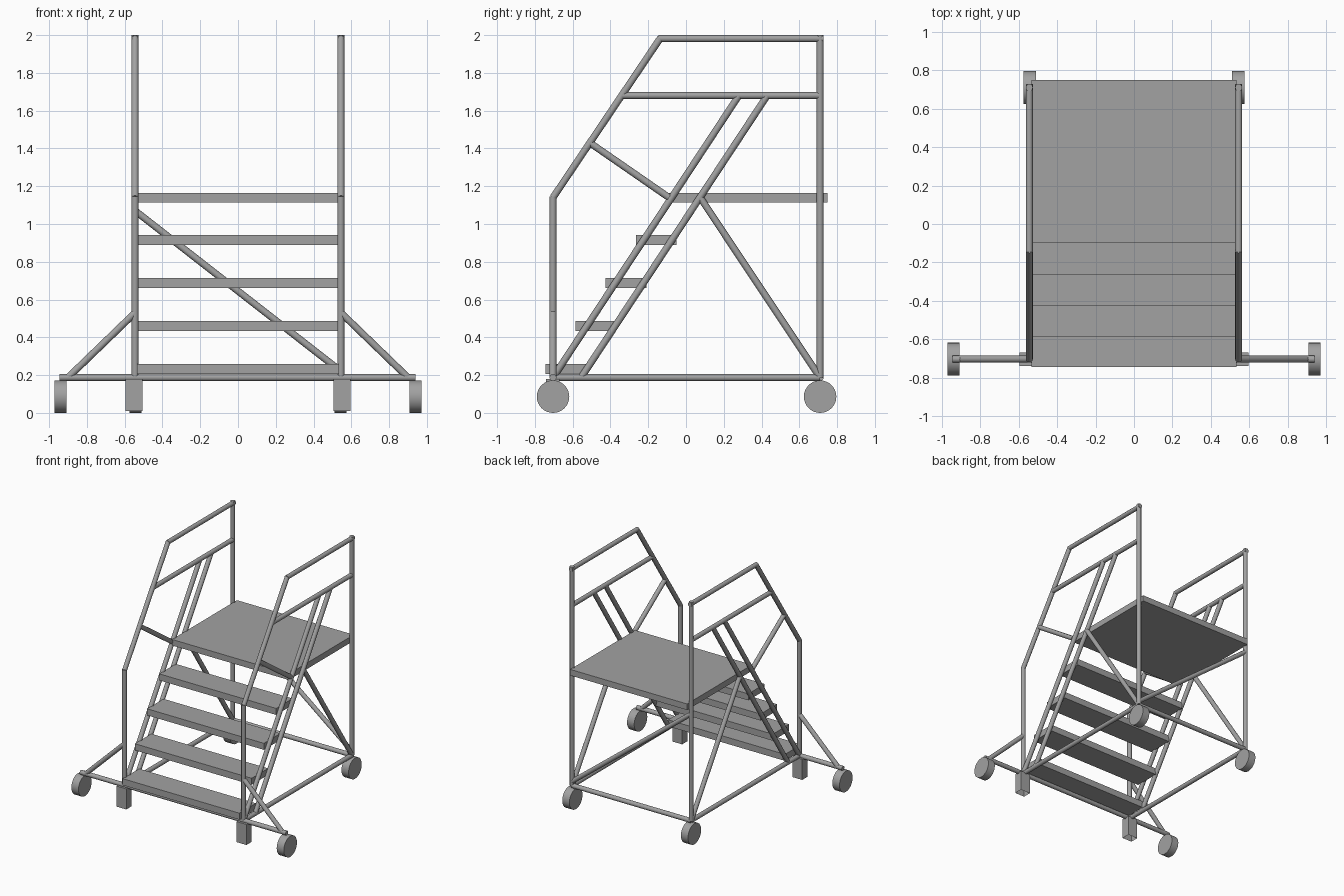
import bpy, bmesh, math

if "Cube" in bpy.data.objects:
    bpy.data.objects.remove(bpy.data.objects["Cube"])

R = 0.0185     # tube radius
SX = 0.545     # x of the side frames
YF, YR = -0.704, 0.71
ZB = 0.187     # base rail height

steel = bpy.data.materials.new("dark_grey_steel")
steel.diffuse_color = (0.36, 0.36, 0.36, 1)
steel.use_nodes = True
steel.node_tree.nodes["Principled BSDF"].inputs["Base Color"].default_value = steel.diffuse_color


def mirror_x(ob):
    m = ob.modifiers.new("mirror", 'MIRROR')
    m.use_axis = (True, False, False)


def tube(name, a, b, mirrored=True):
    # Straight capped tube from a to b
    cu = bpy.data.curves.new(name, 'CURVE')
    cu.dimensions = '3D'
    cu.bevel_depth = R
    cu.bevel_resolution = 4
    cu.use_fill_caps = True
    sp = cu.splines.new('POLY')
    sp.points.add(1)
    sp.points[0].co = (*a, 1)
    sp.points[1].co = (*b, 1)
    ob = bpy.data.objects.new(name, cu)
    bpy.context.collection.objects.link(ob)
    bpy.ops.object.select_all(action='DESELECT')
    ob.select_set(True)
    bpy.context.view_layer.objects.active = ob
    bpy.ops.object.convert(target='MESH')
    ob = bpy.context.object
    bpy.ops.object.shade_smooth_by_angle(angle=math.radians(35))
    ob.data.materials.append(steel)
    if mirrored:
        mirror_x(ob)
    return ob


def side_tube(name, a, b):
    return tube(name, (SX, *a), (SX, *b))


def box(name, x0, x1, y0, y1, z0, z1):
    bpy.ops.mesh.primitive_cube_add(size=1)
    ob = bpy.context.object
    ob.name = name
    for v in ob.data.vertices:
        v.co = ((x0 + x1) / 2 + v.co.x * (x1 - x0),
                (y0 + y1) / 2 + v.co.y * (y1 - y0),
                (z0 + z1) / 2 + v.co.z * (z1 - z0))
    ob.data.materials.append(steel)
    return ob


def wheel(name, x, y):
    bpy.ops.mesh.primitive_cylinder_add(vertices=32, radius=0.086, depth=0.065,
                                        location=(x, y, 0.086),
                                        rotation=(0, math.pi / 2, 0))
    ob = bpy.context.object
    ob.name = name
    bpy.ops.object.transform_apply(location=True, rotation=True)
    bpy.ops.object.shade_smooth_by_angle()
    ob.data.materials.append(steel)
    mirror_x(ob)


# Side frames: posts, sloped handrail, top rail and base rail
side_tube("front_post", (YF, ZB), (YF, 1.145))
side_tube("sloped_handrail", (YF, 1.14), (-0.135, 1.985))
side_tube("top_rail", (-0.145, 1.9815), (YR + R, 1.9815))
side_tube("rear_post", (YR, ZB), (YR, 2.0))
side_tube("base_rail", (YF, ZB), (YR, ZB))
side_tube("mid_rail", (-0.34, 1.68), (YR, 1.68))
side_tube("front_stringer", (YF, ZB), (0.28, 1.68))
side_tube("rear_stringer", (-0.555, ZB), (0.43, 1.68))
side_tube("handrail_brace", (-0.505, 1.427), (-0.09, 1.14))
side_tube("platform_brace", (0.075, 1.14), (YR, ZB))

# Cross members
tube("front_cross_rail", (-0.945, YF, ZB), (0.94, YF, ZB), False)
tube("rear_cross_rail", (-SX, YR, ZB), (SX, YR, ZB), False)
tube("rear_diagonal", (-SX, YR, 1.07), (SX, YR, 0.22), False)
tube("outrigger_brace", (SX, YF, 0.53), (0.90, YF, ZB))

# Steps and platform
for i in range(4):
    y, z = -0.745 + 0.16 * i, 0.205 + 0.228 * i
    box(f"step_{i + 1}", -0.535, 0.535, y, y + 0.215, z, z + 0.054)
box("platform", -0.535, 0.535, -0.10, 0.75, 1.115, 1.165)

# Front feet: hollow box sections, open at the bottom
foot = box("front_foot", 0.505, 0.595, -0.74, -0.67, 0.01, 0.18)
bm = bmesh.new()
bm.from_mesh(foot.data)
bm.normal_update()
bmesh.ops.delete(bm, geom=[f for f in bm.faces if f.normal.z < -0.5], context='FACES_ONLY')
bm.to_mesh(foot.data)
bm.free()
mirror_x(foot)

# Wheels
wheel("rear_wheel", 0.543, YR)
wheel("outrigger_wheel", 0.94, YF)
